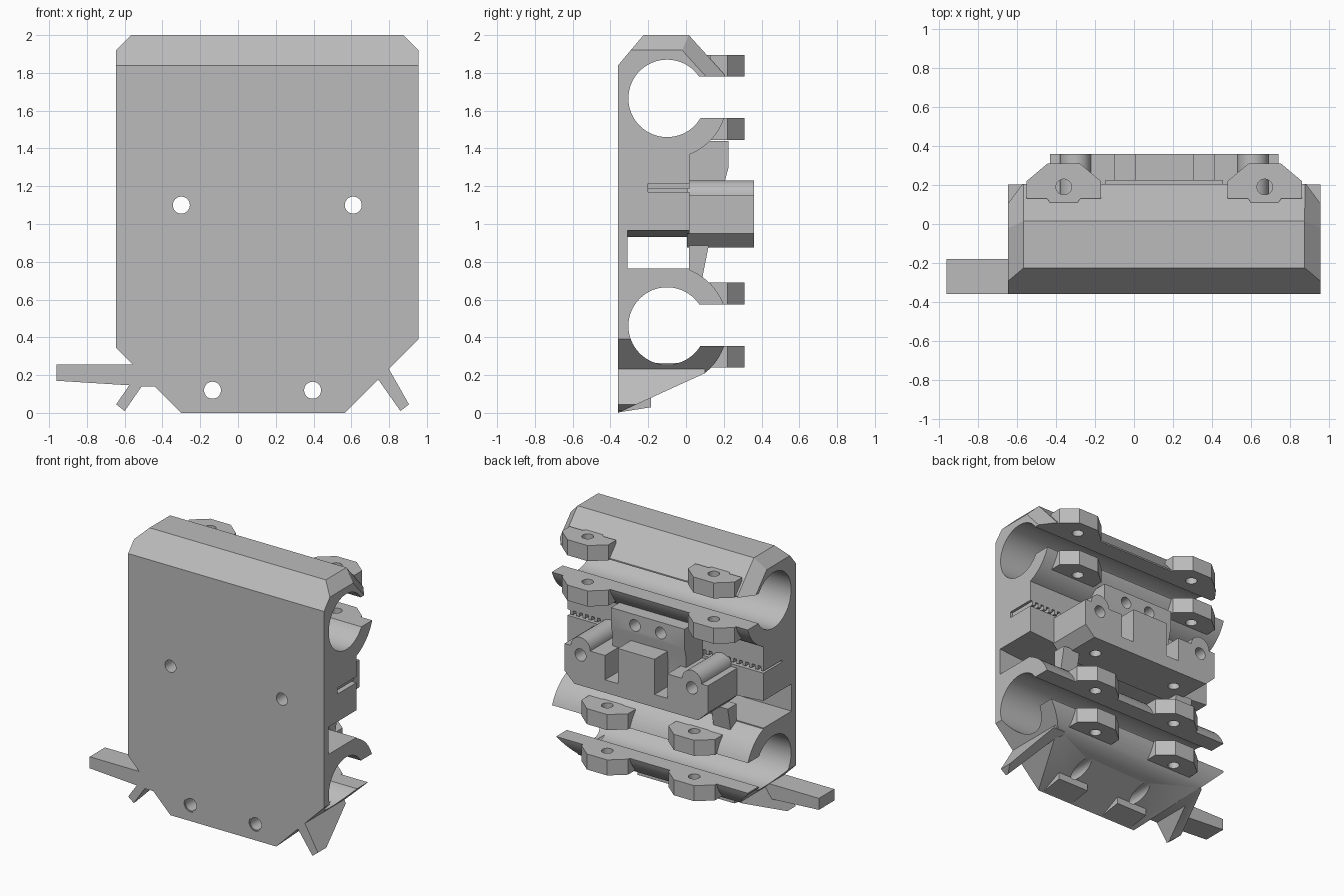
import bpy, bmesh
from math import sin, cos, pi, radians
from mathutils import Vector

cube = bpy.data.objects.get("Cube")
if cube:
    bpy.data.objects.remove(cube, do_unlink=True)

grey = bpy.data.materials.new("plain grey plastic")
grey.use_nodes = True
grey.diffuse_color = (0.5, 0.5, 0.5, 1)
grey.node_tree.nodes["Principled BSDF"].inputs["Base Color"].default_value = (0.5, 0.5, 0.5, 1)

LEFT, RIGHT, MID = -0.645, 0.955, 0.155
BORES = (1.665, 0.46)          # heights of the two bearing channels
BORE_Y, BORE_R, SHELL_R = -0.1, 0.205, 0.32


def prism(name, axis, profile, lo, hi):
    """Extrude a 2D outline along an axis; outline is in the two other axes in order."""
    i = "xyz".index(axis)
    bm = bmesh.new()
    verts = []
    for p in profile:
        co = list(p)
        co.insert(i, lo)
        verts.append(bm.verts.new(co))
    face = bm.faces.new(verts)
    top = bmesh.ops.extrude_face_region(bm, geom=[face])["geom"]
    shift = Vector((0, 0, 0))
    shift[i] = hi - lo
    bmesh.ops.translate(bm, vec=shift, verts=[g for g in top if isinstance(g, bmesh.types.BMVert)])
    bmesh.ops.recalc_face_normals(bm, faces=bm.faces)
    mesh = bpy.data.meshes.new(name)
    bm.to_mesh(mesh)
    bm.free()
    mesh.materials.append(grey)
    obj = bpy.data.objects.new(name, mesh)
    bpy.context.collection.objects.link(obj)
    return obj


def arc(cx, cy, r, a0, a1, n):
    angles = [radians(a0 + (a1 - a0) * k / n) for k in range(n + 1)]
    return [(cx + r * cos(a), cy + r * sin(a)) for a in angles]


def rect(a0, a1, b0, b1):
    return [(a0, b0), (a1, b0), (a1, b1), (a0, b1)]


def rod(axis, cx, cy, r, lo, hi, n=32):
    return prism("cutter", axis, arc(cx, cy, r, 0, 360 * (n - 1) / n, n - 1), lo, hi)


def combine(obj, other, operation="DIFFERENCE"):
    mod = obj.modifiers.new("combine", "BOOLEAN")
    mod.operation, mod.object, mod.solver = operation, other, "EXACT"
    bpy.context.view_layer.objects.active = obj
    bpy.ops.object.modifier_apply(modifier=mod.name)
    bpy.data.objects.remove(other, do_unlink=True)


def slice_off(obj, point, normal):
    """Remove everything on the outer side of a plane and cap the cut."""
    bm = bmesh.new()
    bm.from_mesh(obj.data)
    geom = bm.verts[:] + bm.edges[:] + bm.faces[:]
    cut = bmesh.ops.bisect_plane(bm, geom=geom, plane_co=point, plane_no=normal, clear_outer=True)
    edges = [e for e in cut["geom_cut"] if isinstance(e, bmesh.types.BMEdge)]
    bmesh.ops.holes_fill(bm, edges=edges, sides=0)
    bmesh.ops.recalc_face_normals(bm, faces=bm.faces)
    bm.to_mesh(obj.data)
    bm.free()


# Main body: side profile swept across the full width
upper, lower = BORES
outline = [(-0.36, 0), (-0.36, 1.84), (-0.225, 2), (0.015, 2), (0.205, 1.79)]
outline += arc(BORE_Y, upper, SHELL_R, -19, -68.5, 12)
outline += arc(BORE_Y, lower, SHELL_R, 68.5, -50, 24)
body = prism("carriage_body", "x", outline, LEFT, RIGHT)

# Chamfered corners
for side, end, foot in ((1, RIGHT, 0.565), (-1, LEFT, -0.3)):
    crest = (end - side * 0.08, 0.015, 2)
    slice_off(body, crest, (side, 0, 1))
    slice_off(body, crest, (side, 0.74, 0.67))
    slice_off(body, (foot, 0, 0), (side, 0, -1))

# Bearing channels with their rear openings
for z in BORES:
    combine(body, rod("x", BORE_Y, z, BORE_R, -1, 1.2, 64))
    combine(body, prism("cutter", "x", rect(0.0, 0.5, z - 0.105, z + 0.115), -1, 1.2))

# Cable channel with a roof that rises toward both ends
roof = [(-0.7, 0.765), (1.0, 0.765), (1.0, 0.97), (0.5, 0.93), (-0.2, 0.93), (-0.7, 0.97)]
combine(body, prism("cutter", "y", roof, -0.31, 0.3))

# Toothed belt slots
for start, stop in ((-0.7, -0.15), (0.46, 1.01)):
    slot = [(start, 1.17), (stop, 1.17)]
    teeth = 11
    step = (stop - start) / teeth
    for k in range(teeth):
        x = stop - k * step
        slot += [(x, 1.215), (x - step / 2, 1.215), (x - step / 2, 1.185), (x - step, 1.185)]
    combine(body, prism("cutter", "y", slot, -0.2, 0.1))

# Rear mount: two rounded posts and a centre block on a common base
half = [(0, 0.875), (0.505, 0.875), (0.585, 0.95), (0.585, 1.15)]
half += arc(0.455, 1.15, 0.08, 0, 180, 16)
half += [(0.255, 1.15), (0.255, 0.97), (0.15, 0.97), (0.15, 1.23)]
shape = [(MID + x, z) for x, z in half] + [(MID - x, z) for x, z in reversed(half[1:])]
mount = prism("rear_mount", "y", shape, 0.005, 0.36)

# Belt clamp block under the upper channel
clamp = prism("belt_clamp_block", "x",
              [(0.005, 0.97), (0.2, 0.97), (0.207, 1.23), (0.225, 1.3), (0.225, 1.44), (0.005, 1.44)],
              -0.145, 0.455)
for x in (0.05, 0.26):
    combine(clamp, rod("y", x, 1.36, 0.043, 0.06, 0.3))

# Webs joining the mount to the lower channel
webs = [prism("mount_web", "x", [(0.015, 0.74), (0.087, 0.72), (0.12, 0.885), (0.015, 0.885)],
              x - 0.07, x + 0.07) for x in (MID - 0.51, MID + 0.51)]

# Screw bosses along the sloping underside
bosses = [prism("screw_boss", "x", [(-0.355, 0.003), (-0.185, 0.03), (-0.185, 0.2), (-0.355, 0.2)],
                x - 0.13, x + 0.13) for x in (-0.135, 0.395)]

# Through holes from the front
for x in (MID - 0.455, MID + 0.455):
    for part in (body, mount):
        combine(part, rod("y", x, 1.1, 0.045, -0.5, 0.5))
for x, boss in zip((-0.135, 0.395), bosses):
    combine(body, rod("y", x, 0.12, 0.053, -0.5, -0.32))
    for part in (body, boss):
        combine(part, rod("y", x, 0.12, 0.045, -0.5, 0.2))

# Clamp lugs in pairs on the lips of each channel
tab_half = [(0.06, 0.095), (0.085, 0.13), (0.19, 0.13), (0.19, 0.22), (0.083, 0.31)]
for label, z, spread in (("upper", upper, 0.515), ("lower", lower, 0.355)):
    for x in (MID - spread, MID + spread):
        plan = [(x + a, y) for a, y in tab_half] + [(x - a, y) for a, y in reversed(tab_half)]
        for lo, hi in ((z + 0.115, z + 0.23), (z - 0.22, z - 0.105)):
            lug = prism(label + "_clamp_lug", "z", plan, lo, hi)
            combine(lug, rod("z", x, 0.19, 0.04, 0.1, 1.95))
        combine(body, rod("z", x, 0.19, 0.04, z - 0.3, z + 0.26))
        if label == "lower":
            combine(mount, rod("z", x, 0.19, 0.04, 0.8, 1.0))

# Side lever and the two tapering corner fins
prism("side_lever", "y", [(-0.96, 0.17), (-0.59, 0.147), (-0.45, 0.14), (-0.45, 0.255), (-0.96, 0.255)],
      -0.36, -0.18)
fins = {
    "right_fin": [(-0.52, 0.225), (-0.58, 0.14), (-0.645, 0.045), (-0.6, 0.01), (-0.51, 0.14), (-0.43, 0.14)],
    "left_fin": [(0.78, 0.265), (0.86, 0.125), (0.905, 0.045), (0.86, 0.01), (0.74, 0.18), (0.7, 0.2)],
}
for name, shape in fins.items():
    fin = prism(name, "y", shape, -0.36, 0.1)
    slice_off(fin, (0, -0.36, 0), (0, 0.21, -0.46))

# Smooth the curved walls, keep hard edges crisp
bpy.ops.object.select_all(action="DESELECT")
for obj in bpy.context.collection.objects:
    if obj.type == "MESH" and grey.name in obj.data.materials:
        obj.select_set(True)
        bpy.context.view_layer.objects.active = obj
bpy.ops.object.shade_smooth_by_angle(angle=radians(30))
